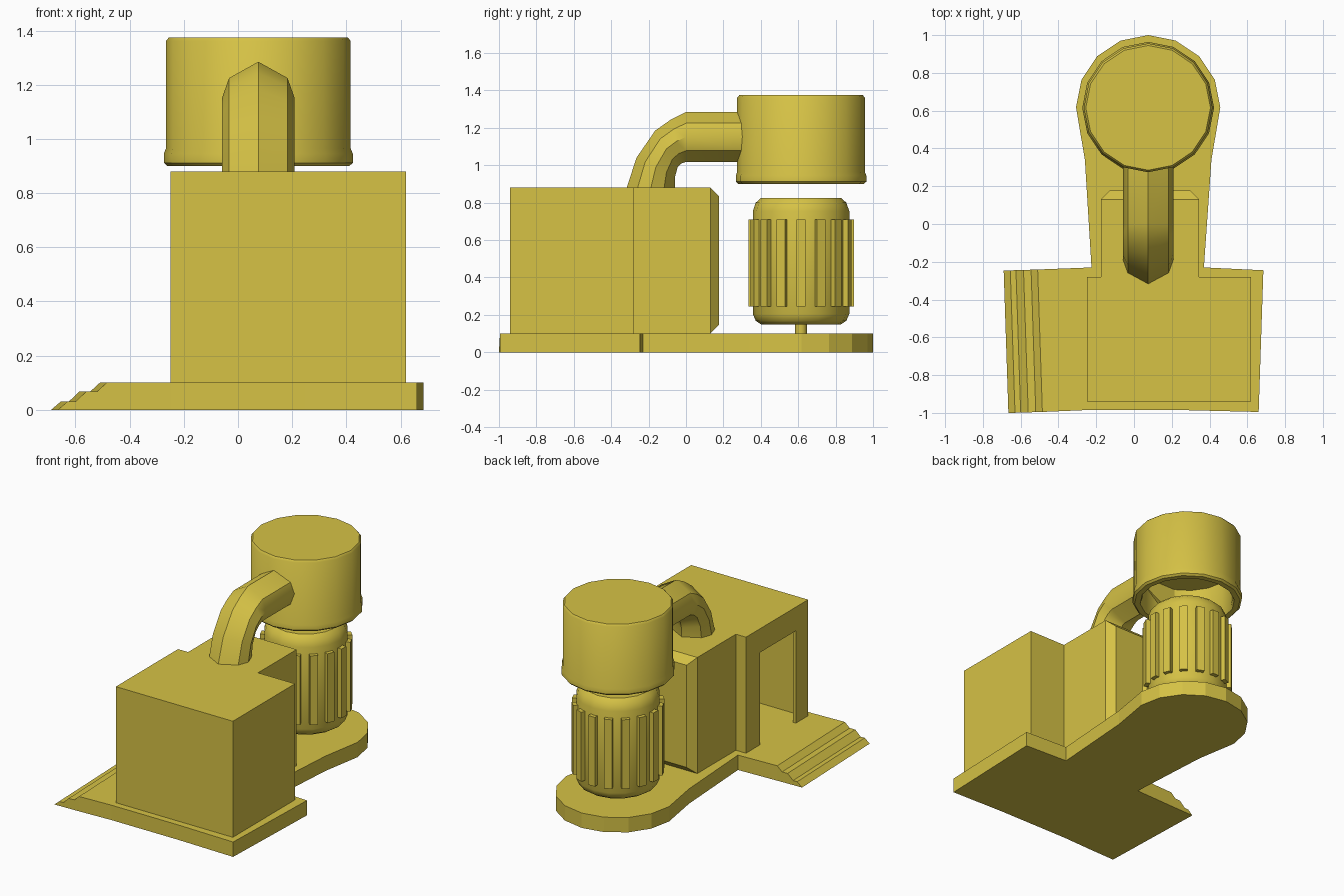
import bpy
import bmesh
from math import sin, cos, pi
from mathutils import Vector

cube = bpy.data.objects.get("Cube")
if cube:
    bpy.data.objects.remove(cube, do_unlink=True)

paint = bpy.data.materials.new("mustard_yellow")
paint.use_nodes = True
COLOR = (0.67, 0.54, 0.06, 1)
paint.diffuse_color = COLOR
for node in paint.node_tree.nodes:
    if node.type == 'BSDF_PRINCIPLED':
        node.inputs["Base Color"].default_value = COLOR

CX, CY = 0.075, 0.615   # axis of the motor and the cap
FLOOR, ROOF = 0.1, 0.88
SIDES = 16


def loft(name, rings, caps=(True, True), smooth=False):
    """Skin a list of equal-length rings, optionally closing both ends."""
    bm = bmesh.new()
    loops = [[bm.verts.new(p) for p in ring] for ring in rings]
    for a, b in zip(loops, loops[1:]):
        for i in range(len(a)):
            j = (i + 1) % len(a)
            bm.faces.new((a[i], a[j], b[j], b[i]))
    for use, loop in zip(caps, (loops[0], loops[-1])):
        if use:
            bm.faces.new(loop)
    bmesh.ops.remove_doubles(bm, verts=bm.verts, dist=0.0001)
    bmesh.ops.recalc_face_normals(bm, faces=bm.faces)
    mesh = bpy.data.meshes.new(name)
    bm.to_mesh(mesh)
    bm.free()
    mesh.materials.append(paint)
    obj = bpy.data.objects.new(name, mesh)
    bpy.context.collection.objects.link(obj)
    if smooth:
        bpy.ops.object.select_all(action='DESELECT')
        obj.select_set(True)
        bpy.context.view_layer.objects.active = obj
        bpy.ops.object.shade_smooth_by_angle(angle=0.7)
    return obj


def prism(name, outline, z0, z1, caps=(True, True)):
    return loft(name, [[(x, y, z) for x, y in outline] for z in (z0, z1)], caps)


def lathe(name, profile, caps=(True, True)):
    """Turn a (radius, z) profile around the machine axis."""
    rings = [[(CX + r * cos(2 * pi * i / SIDES), CY + r * sin(2 * pi * i / SIDES), z)
              for i in range(SIDES)] for r, z in profile]
    return loft(name, rings, caps, smooth=True)


# Base slab: rectangular front with a rounded tail
tail = [(CX + 0.382 * cos(pi * i / 8), 0.618 + 0.382 * sin(pi * i / 8)) for i in range(9)]
outline = [(-0.485, -0.995), (-0.25, -0.985), (0.25, -0.985), (0.66, -0.995),
           (0.685, -0.245), (0.37, -0.23), (0.41, 0.34)]
outline += tail + [(-0.26, 0.34), (-0.225, -0.23), (-0.51, -0.241)]
prism("base_slab", outline, 0, FLOOR)

# Sloped entrance steps along the right edge
steps = [(-0.51, 0), (-0.69, 0), (-0.655, 0.03), (-0.625, 0.03),
         (-0.585, 0.068), (-0.545, 0.068), (-0.51, FLOOR)]
loft("entrance_steps", [[(x, -0.241 + 0.03 * (x + 0.51), z) for x, z in steps],
                        [(x + 0.025, -0.995 + 0.03 * (x + 0.51), z) for x, z in steps]])

# Hollow building with a narrower rear section
walls = [(-0.25, -0.94), (0.62, -0.94), (0.62, -0.28), (0.345, -0.28), (0.345, 0.13),
         (-0.175, 0.13), (-0.175, -0.28), (-0.25, -0.28)]
building = prism("building", walls, FLOOR, ROOF, (False, True))
shell = building.modifiers.new("wall_thickness", 'SOLIDIFY')
shell.thickness = 0.02
shell.offset = -1
shell.use_even_offset = True

# Doorway cut in the right wall
door = prism("door_cutter", [(-0.4, -0.81), (-0.2, -0.81), (-0.2, -0.43), (-0.4, -0.43)],
             0.0, 0.72)
door.hide_render = True
door.hide_viewport = True
cut = building.modifiers.new("doorway", 'BOOLEAN')
cut.operation = 'DIFFERENCE'
cut.solver = 'EXACT'
cut.object = door

# Bevelled panel on the back wall
rings = []
for inset, y in ((0, 0.13), (0.047, 0.177)):
    x0, x1, z0, z1 = -0.175 + inset, 0.345 - inset, FLOOR + inset, ROOF - inset
    rings.append([(x0, y, z0), (x1, y, z0), (x1, y, z1), (x0, y, z1)])
loft("back_panel", rings, (False, True))

# Duct from the roof into the cap: outer and inner (y, z) of each ring
bends = [((-0.32, 0.87), (-0.06, 0.87)), ((-0.265, 1.04), (-0.058, 0.94)),
         ((-0.165, 1.185), (-0.045, 0.99)), ((-0.08, 1.245), (-0.025, 1.01)),
         ((0, 1.285), (0, 1.018)), ((0.35, 1.285), (0.35, 1.018))]
section = [(0, 1), (0.108, 0.55), (0.134, 0), (0.108, -0.55),
           (0, -1), (-0.108, -0.55), (-0.134, 0), (-0.108, 0.55)]
rings = []
for outer, inner in bends:
    a, b = Vector((CX, *outer)), Vector((CX, *inner))
    rings.append([(a + b) / 2 + (a - b) / 2 * v + Vector((u, 0, 0)) for u, v in section])
loft("duct", rings, smooth=True)

# Round cap with a lip and a recess underneath
lathe("cap", [(0.33, 1.375), (0.341, 1.362), (0.341, 0.965), (0.349, 0.945), (0.349, 0.912),
              (0.336, 0.9), (0.3, 0.9), (0.29, 0.92), (0.29, 1.15)])

# Motor body and its shaft
lathe("motor_body", [(0.215, 0.15), (0.242, 0.168), (0.258, 0.205), (0.258, 0.755),
                     (0.242, 0.8), (0.215, 0.825)])
lathe("motor_shaft", [(0.031, 0.09), (0.031, 0.16)])

# Cooling fins around the motor
for i in range(SIDES):
    angle = 2 * pi * i / SIDES
    out = Vector((cos(angle), sin(angle)))
    side = Vector((-out.y, out.x)) * 0.025
    axis = Vector((CX, CY))
    corners = [axis + out * r + side * s
               for r, s in ((0.23, -1), (0.282, -1), (0.282, 1), (0.23, 1))]
    prism("motor_fin", corners, 0.245, 0.71)
